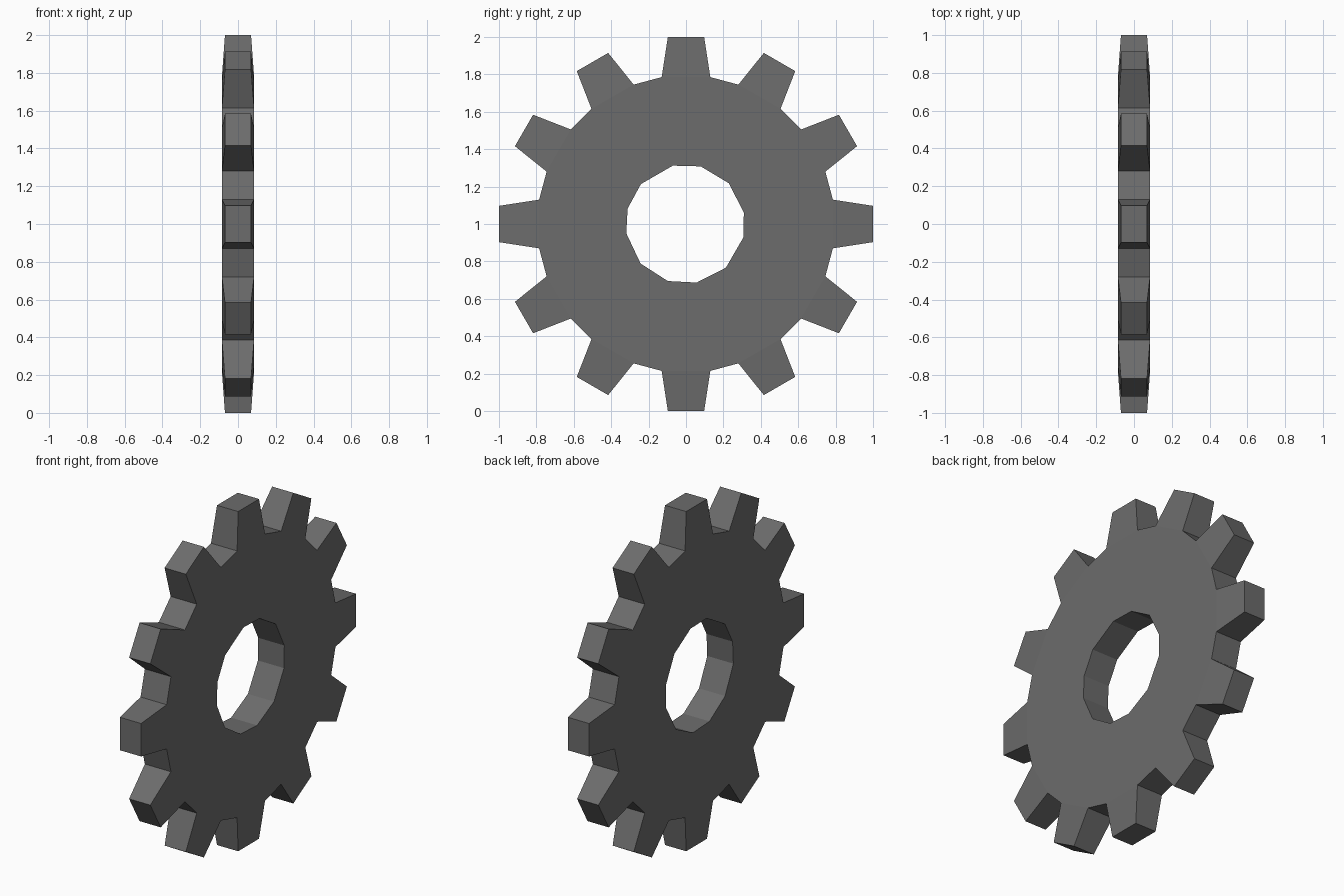
import bpy, bmesh, math

if "Cube" in bpy.data.objects:
    bpy.data.objects.remove(bpy.data.objects["Cube"])

TEETH = 12
ROOT_R, ROOT_HALF_ANGLE, ROOT_X = 0.796, 9.4, 0.085   # tooth base
TIP_R, TIP_HALF_ANGLE, TIP_X = 1.0047, 5.54, 0.069    # tooth tip
HOLE_R = 0.319
# slightly uneven corners of the bore, degrees clockwise from the top
HOLE_ANGLES = [-12, 15, 47, 79, 103, 137, 169, 197, 228.5, 261, 285, 312]

bm = bmesh.new()


def vert(x, r, deg, dy=0.0):
    a = math.radians(deg)
    return bm.verts.new((x, r * math.sin(a) + dy, 1 + r * math.cos(a)))


def side(s):
    """Corner points of one flat side: root pairs, tip pairs, bore."""
    root = [[vert(s * ROOT_X, ROOT_R, 30 * k + d * ROOT_HALF_ANGLE) for d in (-1, 1)] for k in range(TEETH)]
    tip = [[vert(s * TIP_X, TIP_R, 30 * k + d * TIP_HALF_ANGLE) for d in (-1, 1)] for k in range(TEETH)]
    hole = [vert(s * ROOT_X, HOLE_R, a, -0.004) for a in HOLE_ANGLES]
    return root, tip, hole


a, b = side(1), side(-1)
for k in range(TEETH):
    n = (k + 1) % TEETH
    # disc sides and tapered tooth sides
    for root, tip, hole in (a, b):
        bm.faces.new((root[k][0], root[k][1], hole[n], hole[k]))
        bm.faces.new((root[k][1], root[n][0], hole[n]))
        bm.faces.new((root[k][0], tip[k][0], tip[k][1], root[k][1]))
    # rim: left flank, tip, right flank, gap, then the bore wall
    (ra, ta, ha), (rb, tb, hb) = a, b
    for p, q, u, v in (
        (ra[k][0], ta[k][0], rb[k][0], tb[k][0]),
        (ta[k][0], ta[k][1], tb[k][0], tb[k][1]),
        (ta[k][1], ra[k][1], tb[k][1], rb[k][1]),
        (ra[k][1], ra[n][0], rb[k][1], rb[n][0]),
        (ha[k], ha[n], hb[k], hb[n]),
    ):
        bm.faces.new((p, q, v, u))

bmesh.ops.recalc_face_normals(bm, faces=bm.faces[:])
mesh = bpy.data.meshes.new("gear_wheel")
bm.to_mesh(mesh)
bm.free()

steel = bpy.data.materials.new("dark grey metal")
steel.diffuse_color = (0.15, 0.15, 0.15, 1)
steel.use_nodes = True
steel.node_tree.nodes["Principled BSDF"].inputs["Base Color"].default_value = steel.diffuse_color
mesh.materials.append(steel)
bpy.context.collection.objects.link(bpy.data.objects.new("gear_wheel", mesh))
